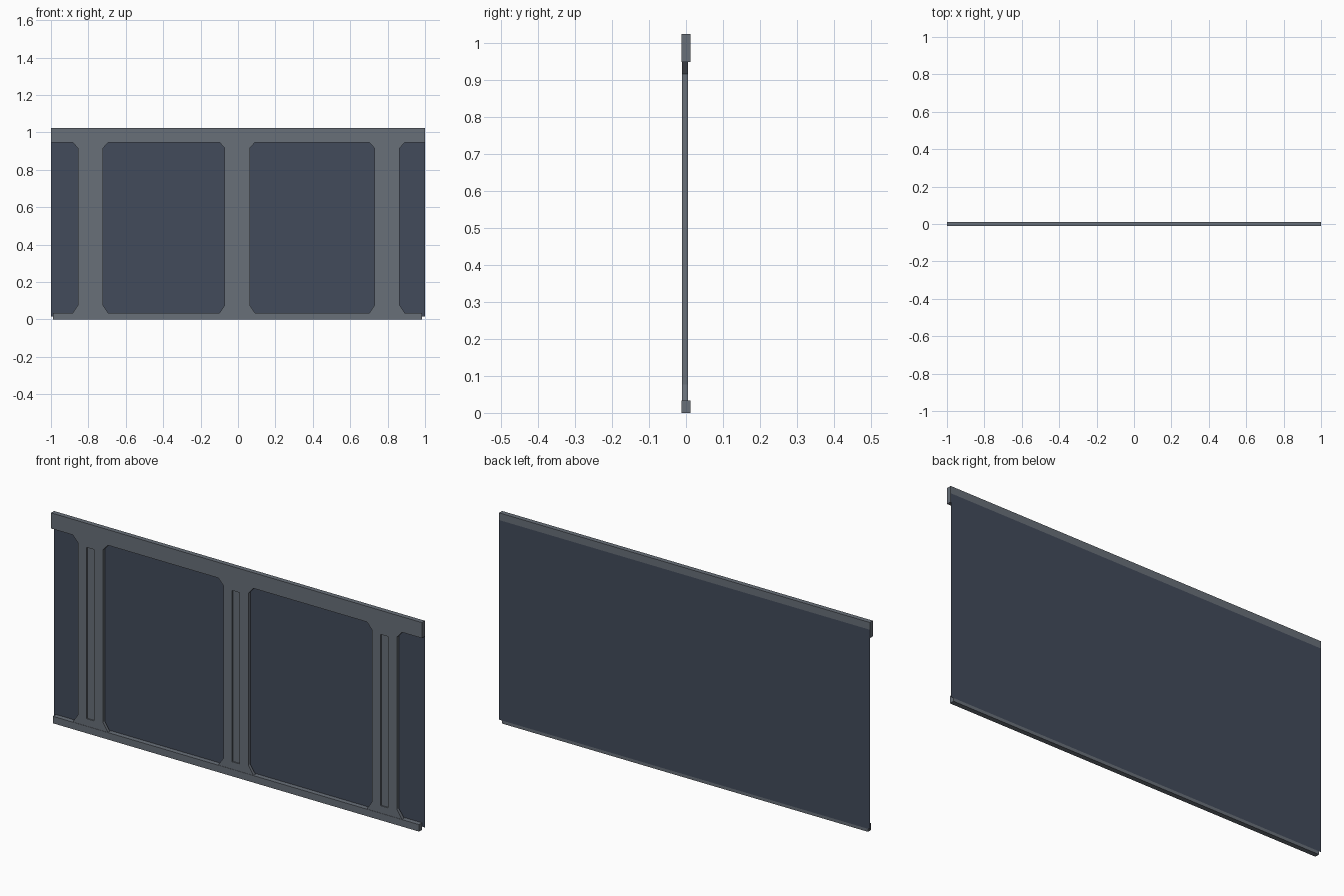
import bpy, bmesh

if "Cube" in bpy.data.objects:
    bpy.data.objects.remove(bpy.data.objects["Cube"])


def material(name, rgb):
    m = bpy.data.materials.new(name)
    m.diffuse_color = (*rgb, 1)
    m.use_nodes = True
    m.node_tree.nodes["Principled BSDF"].inputs["Base Color"].default_value = m.diffuse_color
    return m


FRAME = material("painted_metal", (0.14, 0.16, 0.19))
GLASS = material("dark_glass", (0.055, 0.07, 0.105))


def plate(name, outline, y0, y1, mat):
    """Extrude an (x, z) outline from y0 to y1; a single face when equal."""
    bm = bmesh.new()
    face = bm.faces.new([bm.verts.new((x, y0, z)) for x, z in outline])
    if y1 != y0:
        ext = bmesh.ops.extrude_face_region(bm, geom=[face])["geom"]
        bmesh.ops.translate(bm, vec=(0, y1 - y0, 0),
                            verts=[v for v in ext if isinstance(v, bmesh.types.BMVert)])
    bmesh.ops.recalc_face_normals(bm, faces=bm.faces)
    mesh = bpy.data.meshes.new(name)
    bm.to_mesh(mesh)
    bm.free()
    ob = bpy.data.objects.new(name, mesh)
    bpy.context.collection.objects.link(ob)
    if mat:
        mesh.materials.append(mat)
    return ob


def rect(x0, x1, z0, z1):
    return [(x0, z0), (x1, z0), (x1, z1), (x0, z1)]


# Rails along the top and bottom
plate("top_rail", rect(-1, 1, 0.947, 1.023), -0.012, 0.0115, FRAME)
plate("bottom_rail", rect(-0.99, 0.985, 0, 0.034), -0.012, 0.0115, FRAME)

# Thin glass sheet on the back
plate("glass_panel", rect(-1, 1, 0.015, 0.988), 0.012, 0.012, GLASS)

# Upright posts with flared ends and a shallow slot in the front
W, FLARE, Z0, Z1 = 0.067, 0.028, 0.034, 0.947
for i, cx in enumerate((-0.789, -0.004, 0.797), 1):
    right = [(W + FLARE, Z0), (W, Z0 + 0.042), (W, Z1 - 0.032), (W + FLARE, Z1)]
    outline = [(cx + x, z) for x, z in right] + [(cx - x, z) for x, z in reversed(right)]
    post = plate(f"post_{i}", outline, -0.0105, 0.005, FRAME)
    cutter = plate(f"slot_cutter_{i}", rect(cx - 0.02, cx + 0.02, 0.07, 0.905),
                   -0.03, -0.005, None)
    cutter.hide_render = True
    cutter.hide_set(True)
    mod = post.modifiers.new("slot", 'BOOLEAN')
    mod.operation = 'DIFFERENCE'
    mod.solver = 'EXACT'
    mod.object = cutter
